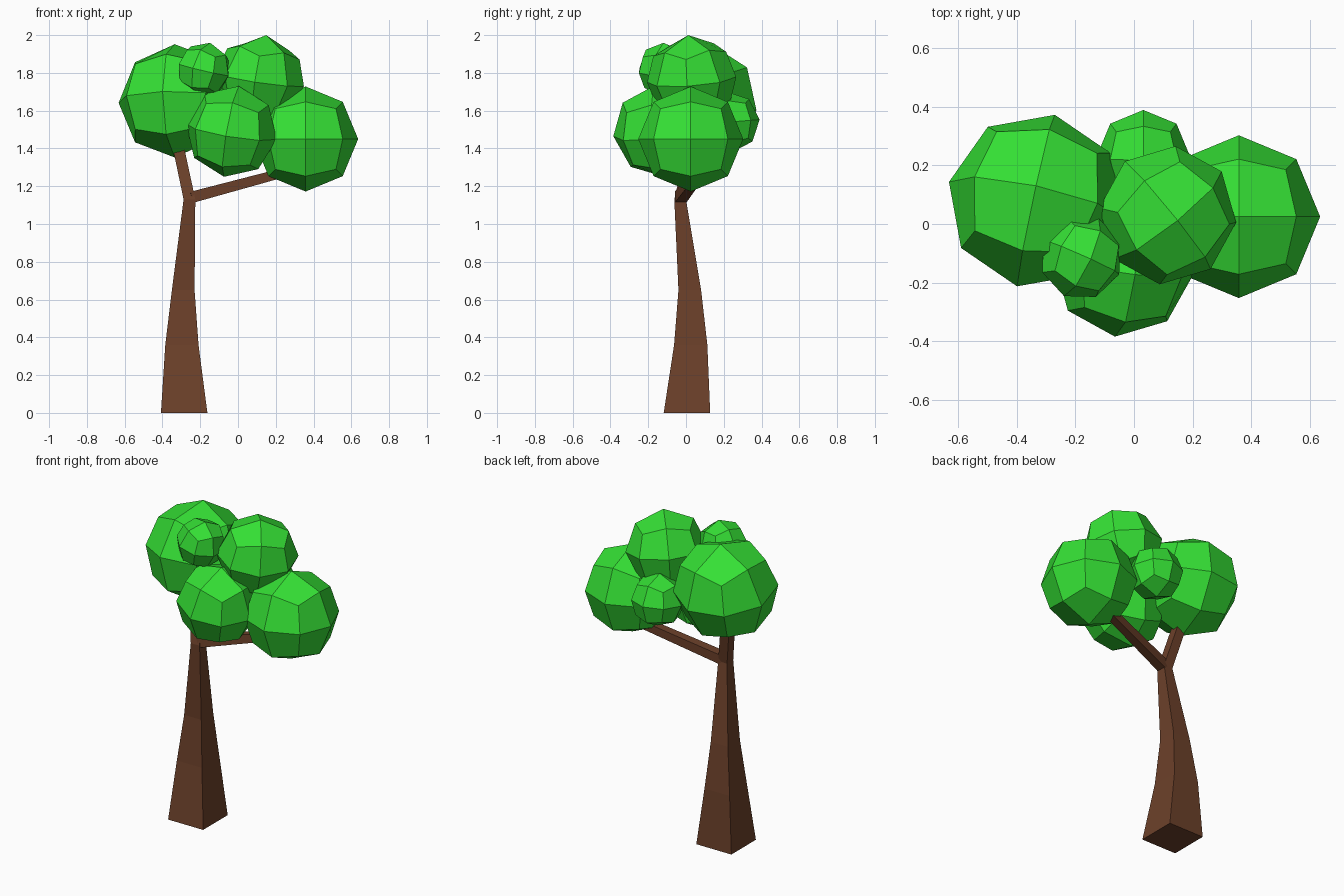
import bpy, bmesh
from mathutils import Vector, Matrix

if "Cube" in bpy.data.objects:
    bpy.data.objects.remove(bpy.data.objects["Cube"])


def material(name, color):
    m = bpy.data.materials.new(name)
    m.diffuse_color = color
    m.use_nodes = True
    m.node_tree.nodes["Principled BSDF"].inputs["Base Color"].default_value = m.diffuse_color
    return m


LEAF = material("leaf_green", (0.035, 0.74, 0.035, 1))
BARK = material("bark_brown", (0.15, 0.052, 0.023, 1))


def finish(name, bm, mat):
    bmesh.ops.recalc_face_normals(bm, faces=bm.faces[:])
    mesh = bpy.data.meshes.new(name)
    bm.to_mesh(mesh)
    bm.free()
    mesh.materials.append(mat)
    obj = bpy.data.objects.new(name, mesh)
    bpy.context.collection.objects.link(obj)
    return obj


def leaf_ball(name, center, radius, front=(0, -1, 0), up=(0, 0, 1)):
    """Cube cut once per edge and rounded: a 24-faced ball, aimed by front and up."""
    bm = bmesh.new()
    bmesh.ops.create_cube(bm, size=2)
    bmesh.ops.subdivide_edges(bm, edges=bm.edges[:], cuts=1, use_grid_fill=True)
    y = -Vector(front).normalized()
    x = y.cross(Vector(up)).normalized()
    z = x.cross(y)
    turn = Matrix((x, y, z)).transposed()
    for v in bm.verts:
        v.co = turn @ (v.co.normalized() * radius) + Vector(center)
    return finish(name, bm, LEAF)


def square_limb(name, sections, direction):
    """Loft square sections (center, half width), all facing along direction."""
    t = Vector(direction).normalized()
    side = Vector((0, 1, 0)).cross(t).normalized()
    other = t.cross(side)
    bm = bmesh.new()
    rings = []
    for center, h in sections:
        rings.append([bm.verts.new(Vector(center) + side * h * a + other * h * b)
                      for a, b in ((-1, -1), (1, -1), (1, 1), (-1, 1))])
    for lo, hi in zip(rings, rings[1:]):
        for i in range(4):
            j = (i + 1) % 4
            bm.faces.new((lo[i], lo[j], hi[j], hi[i]))
    bm.faces.new(rings[0])
    bm.faces.new(rings[-1])
    return finish(name, bm, BARK)


# trunk, bending at the fork into the left branch
square_limb("trunk", [
    ((-0.285, 0.005, 0.0), 0.123),
    ((-0.297, 0.025, 0.36), 0.088),
    ((-0.29, 0.02, 0.65), 0.06),
    ((-0.257, -0.031, 1.13), 0.031),
    ((-0.325, 0.04, 1.45), 0.03),
], (0, 0, 1))

# right branch
start, end = Vector((-0.25, -0.03, 1.14)), Vector((0.30, 0.085, 1.288))
square_limb("right_branch", [(start, 0.03), (end, 0.024)], end - start)

# foliage
leaf_ball("foliage_left", (-0.335, 0.08, 1.652), 0.304, (-0.065, -0.295, 0.05), (0, 0.165, 0.985))
leaf_ball("foliage_right", (0.358, 0.025, 1.45), 0.278)
leaf_ball("foliage_top", (0.115, 0.03, 1.765), 0.238, (0.62, -0.78, -0.15), (0.15, -0.08, 1))
leaf_ball("foliage_front", (-0.035, -0.143, 1.49), 0.245, (-0.03, -0.24, -0.025), (0.04, -0.02, 0.24))
leaf_ball("foliage_small", (-0.18, -0.113, 1.817), 0.146, (-0.4, -0.9, 0.05), (0.04, 0.01, 0.14))
leaf_ball("foliage_back", (0.032, 0.23, 1.54), 0.16, (0, -1, -0.08), (0, -0.08, 1))
